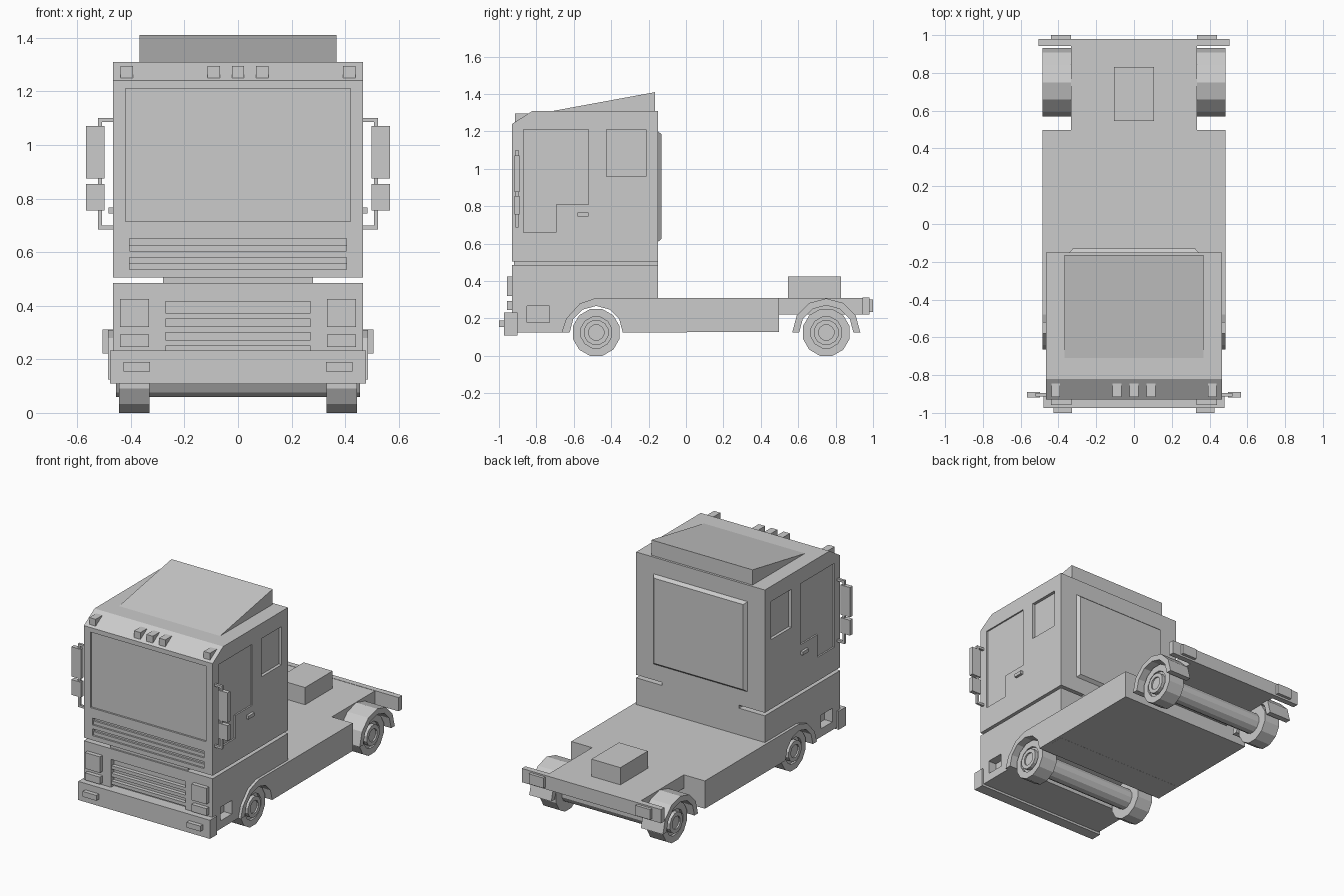
import bpy, bmesh, math
from mathutils import Vector

if "Cube" in bpy.data.objects:
    bpy.data.objects.remove(bpy.data.objects["Cube"])


def prism(name, pts, axis, lo, hi):
    """Extrude a profile along x (pts are y,z) or along y (pts are x,z)."""
    bm = bmesh.new()
    place = (lambda a, b: (lo, a, b)) if axis == 'x' else (lambda a, b: (a, lo, b))
    face = bm.faces.new([bm.verts.new(place(*p)) for p in pts])
    out = bmesh.ops.extrude_face_region(bm, geom=[face])
    move = Vector((hi - lo, 0, 0)) if axis == 'x' else Vector((0, hi - lo, 0))
    bmesh.ops.translate(bm, vec=move, verts=[v for v in out['geom'] if isinstance(v, bmesh.types.BMVert)])
    bmesh.ops.recalc_face_normals(bm, faces=bm.faces)
    me = bpy.data.meshes.new(name)
    bm.to_mesh(me)
    bm.free()
    ob = bpy.data.objects.new(name, me)
    bpy.context.collection.objects.link(ob)
    return ob


def box(name, x, y, z):
    pts = [(y[0], z[0]), (y[1], z[0]), (y[1], z[1]), (y[0], z[1])]
    return prism(name, pts, 'x', x[0], x[1])


def pair(name, x, y, z):
    """The same box on both sides of x = 0."""
    return [box(name + "_right", x, y, z), box(name + "_left", (-x[1], -x[0]), y, z)]


def cut(target, cutters):
    for c in cutters:
        m = target.modifiers.new("cut", 'BOOLEAN')
        m.operation, m.solver, m.object = 'DIFFERENCE', 'EXACT', c
        bpy.context.view_layer.objects.active = target
        bpy.ops.object.modifier_apply(modifier=m.name)
        bpy.data.objects.remove(c)


def arc(cy, cz, r, n, squash=1.0):
    """Half circle from front (-y) over the top to the back."""
    return [(cy - r * math.cos(math.pi * i / n), cz + squash * r * math.sin(math.pi * i / n))
            for i in range(n + 1)]


FRONT_Y, REAR_Y, HUB_Z = -0.48, 0.75, 0.125
front_arch = arc(FRONT_Y, HUB_Z, 0.142, 6)

# Upper cab with sloped brow
upper = prism("upper_cab", [(-0.93, 0.505), (-0.15, 0.505), (-0.15, 1.31), (-0.82, 1.31), (-0.93, 1.24)],
              'x', -0.467, 0.467)
cutters = [box("c", (-0.42, 0.42), (-1, -0.918), (0.715, 1.21))]
for z in (0.535, 0.605):
    cutters.append(box("c", (-0.405, 0.405), (-1, -0.905), (z, z + 0.045)))
door = [(-0.87, 0.66), (-0.695, 0.66), (-0.695, 0.81), (-0.52, 0.81), (-0.52, 1.21), (-0.87, 1.21)]
for s in (-1, 1):
    cutters.append(prism("c", door, 'x', s * 0.457, s * 0.6))
    cutters.append(box("c", sorted((s * 0.447, s * 0.6)), (-0.425, -0.215), (0.96, 1.21)))
cut(upper, cutters)
for z in (0.535, 0.605):
    box("upper_grille_slat", (-0.405, 0.405), (-0.918, -0.9), (z, z + 0.022))

# Neck between the cab halves
box("cab_neck", (-0.28, 0.28), (-0.92, -0.15), (0.48, 0.51))

# Lower cab with wheel arch, grille recess and steps
lower = prism("lower_cab", [(-0.93, 0.125)] + front_arch + [(-0.15, 0.125), (-0.15, 0.485), (-0.93, 0.485)],
              'x', -0.467, 0.467)
cut(lower, [box("c", (-0.27, 0.27), (-1, -0.9), (0.2, 0.415))]
    + pair("c", (0.41, 0.6), (-0.85, -0.73), (0.178, 0.267)))
for i in range(3):
    z = 0.25 + 0.05 * i
    box("grille_slat", (-0.27, 0.27), (-0.925, -0.89), (z, z + 0.022))

# Bumper and lamps
box("bumper", (-0.478, 0.478), (-0.973, -0.9), (0.11, 0.232))
pair("fog_lamp", (0.328, 0.427), (-1.0, -0.97), (0.155, 0.19))
pair("headlamp", (0.332, 0.44), (-0.957, -0.92), (0.32, 0.425))
pair("indicator", (0.332, 0.44), (-0.957, -0.92), (0.245, 0.292))
for x in (-0.415, -0.09, 0, 0.09, 0.415):
    prism("roof_lamp", [(-0.915, 1.25), (-0.81, 1.305), (-0.84, 1.295), (-0.915, 1.295)],
          'x', x - 0.023, x + 0.023)

# Roof deflector
prism("roof_deflector", [(-0.72, 1.308), (-0.165, 1.308), (-0.165, 1.41)], 'x', -0.367, 0.367)

# Raised rear wall panel with sloped edges
panel = box("rear_panel", (-0.345, 0.345), (-0.155, -0.13), (0.605, 1.205))
for v in panel.data.vertices:
    if v.co.y > -0.14:
        v.co.x *= 0.94
        v.co.z = 0.905 + (v.co.z - 0.905) * 0.93

# Door handles and mirrors
pair("door_handle", (0.45, 0.484), (-0.58, -0.52), (0.745, 0.767))
pair("mirror_post", (0.508, 0.522), (-0.912, -0.896), (0.685, 1.1))
for z in (0.685, 1.085):
    pair("mirror_arm", (0.46, 0.522), (-0.912, -0.896), (z, z + 0.015))
pair("mirror_large", (0.498, 0.567), (-0.918, -0.89), (0.875, 1.07))
pair("mirror_small", (0.498, 0.567), (-0.918, -0.89), (0.755, 0.855))

# Chassis with front mudguard running into the side skirts
guard = [(-0.665, 0.125), (-0.64, 0.2), (-0.567, 0.28), (-0.48, 0.31)]
prism("chassis", front_arch + [(0.497, 0.128), (0.497, 0.31)] + guard[::-1], 'x', -0.485, 0.485)
box("rear_frame", (-0.333, 0.333), (0.49, 0.95), (0.222, 0.31))
box("rear_crossbar", (-0.505, 0.505), (0.943, 0.98), (0.222, 0.312))
pair("tail_lamp", (0.333, 0.44), (0.975, 1.0), (0.235, 0.302))
box("coupling_block", (-0.105, 0.105), (0.545, 0.83), (0.3, 0.423))

# Rear mudguards
ring = arc(REAR_Y, HUB_Z, 0.182, 6) + arc(REAR_Y, HUB_Z, 0.145, 6)[::-1]
prism("rear_mudguard_right", ring, 'x', 0.325, 0.485)
prism("rear_mudguard_left", ring, 'x', -0.485, -0.325)


def disc(name, x, y, r, depth, n=12):
    pts = [(y + r * math.cos(2 * math.pi * (i + 0.5) / n), HUB_Z + r * math.sin(2 * math.pi * (i + 0.5) / n))
           for i in range(n)]
    return prism(name, pts, 'x', x - depth / 2, x + depth / 2)


# Wheels with dished rims, and thick axles
R = HUB_Z / math.cos(math.pi / 12)
for label, y in (("front", FRONT_Y), ("rear", REAR_Y)):
    for s in (-1, 1):
        wheel = disc(label + "_wheel", s * 0.3875, y, R, 0.115)
        cut(wheel, [disc("c", s * 0.445, y, 0.085, 0.03)])
    axle = disc(label + "_axle", 0, y, 0.068, 0.91)
    cut(axle, [disc("c", s * 0.455, y, 0.042, 0.02) for s in (-1, 1)])
